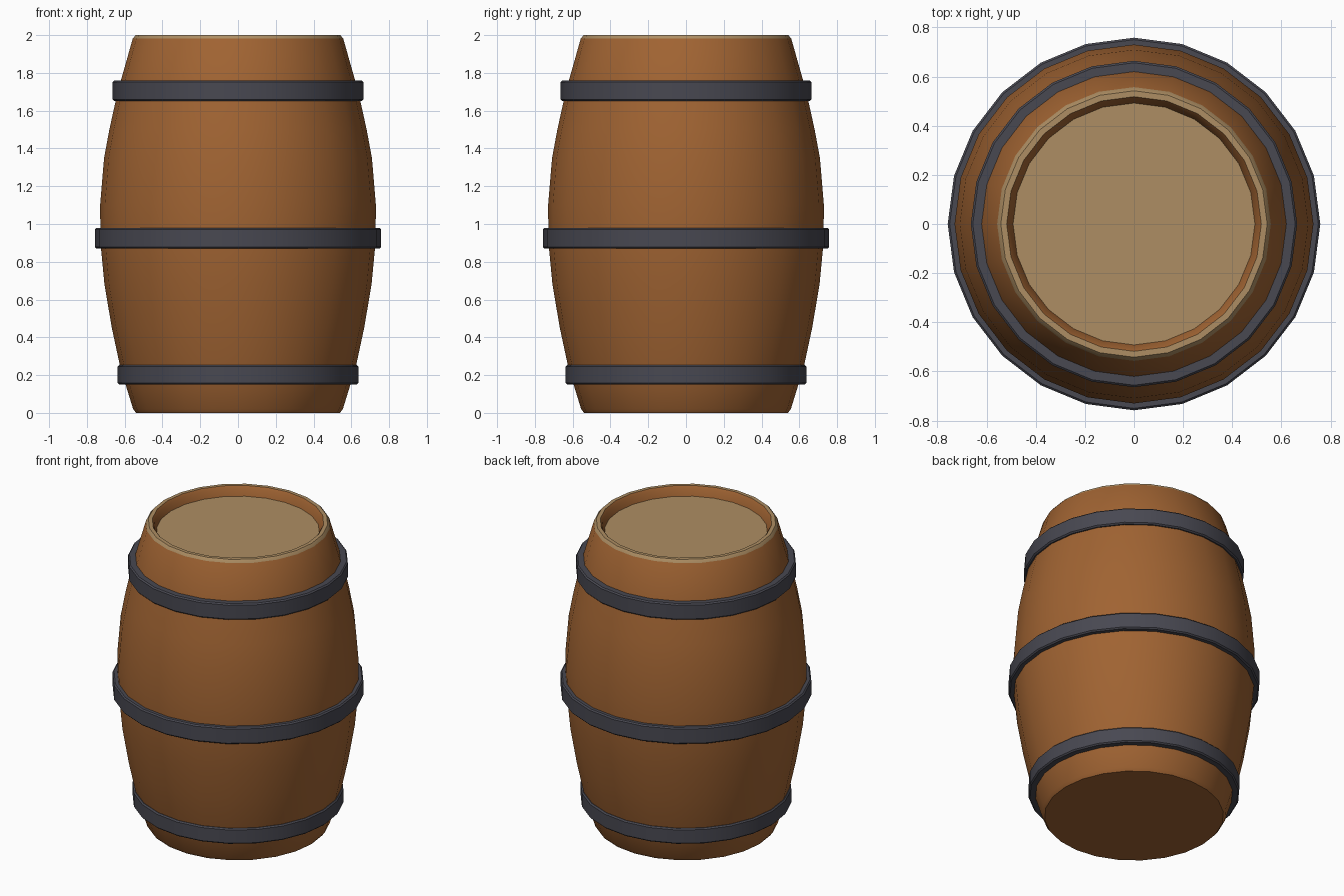
import bpy, bmesh, math

if "Cube" in bpy.data.objects:
    bpy.data.objects.remove(bpy.data.objects["Cube"])

SIDES = 24


def material(name, rgb):
    m = bpy.data.materials.new(name)
    m.diffuse_color = (*rgb, 1)
    m.use_nodes = True
    m.node_tree.nodes["Principled BSDF"].inputs["Base Color"].default_value = m.diffuse_color
    return m


wood = material("brown wood", (0.35, 0.125, 0.032))
pale = material("pale wood", (0.42, 0.27, 0.125))
iron = material("dark iron", (0.065, 0.065, 0.083))


def lathe(name, profile, mats, closed=False, caps=False):
    """Spin an (r, z) profile around z; profile runs bottom to top on the outside."""
    bm = bmesh.new()
    rings = []
    for r, z in profile:
        rings.append([bm.verts.new((r * math.cos(2 * math.pi * i / SIDES),
                                    r * math.sin(2 * math.pi * i / SIDES), z))
                      for i in range(SIDES)])
    n = len(rings)
    for k in range(n if closed else n - 1):
        a, b = rings[k], rings[(k + 1) % n]
        for i in range(SIDES):
            j = (i + 1) % SIDES
            bm.faces.new((a[i], a[j], b[j], b[i]))
    if caps:
        bm.faces.new(rings[0][::-1])
        bm.faces.new(rings[-1])
    bm.normal_update()
    me = bpy.data.meshes.new(name)
    bm.to_mesh(me)
    bm.free()
    for m in mats:
        me.materials.append(m)
    ob = bpy.data.objects.new(name, me)
    bpy.context.collection.objects.link(ob)
    bpy.ops.object.select_all(action='DESELECT')
    ob.select_set(True)
    bpy.context.view_layer.objects.active = ob
    bpy.ops.object.shade_smooth_by_angle(angle=math.radians(35))
    return ob


# Bulging body with a rounded rim and a recessed lid
body = lathe("barrel_body", [
    (0.54, 0.0), (0.555, 0.02), (0.595, 0.15), (0.625, 0.25), (0.668, 0.45),
    (0.707, 0.68), (0.728, 0.9), (0.73, 1.1), (0.709, 1.35), (0.681, 1.5),
    (0.648, 1.65), (0.62, 1.76), (0.557, 1.982), (0.542, 2.0),
    (0.518, 2.0), (0.507, 1.985), (0.492, 1.94)], [wood, pale], caps=True)

# Pale wood on the upward faces of the rim and the lid
for p in body.data.polygons:
    if p.normal.z > 0.6:
        p.material_index = 1

# Iron hoops: bottom z, top z, outer radius
b = 0.008
for name, z0, z1, r in (("lower_hoop", 0.15, 0.253, 0.637),
                        ("middle_hoop", 0.87, 0.98, 0.758),
                        ("upper_hoop", 1.652, 1.76, 0.664)):
    lathe(name, [(r - 0.07, z0), (r - b, z0), (r, z0 + b), (r, z1 - b),
                 (r - b, z1), (r - 0.07, z1)], [iron], closed=True)
